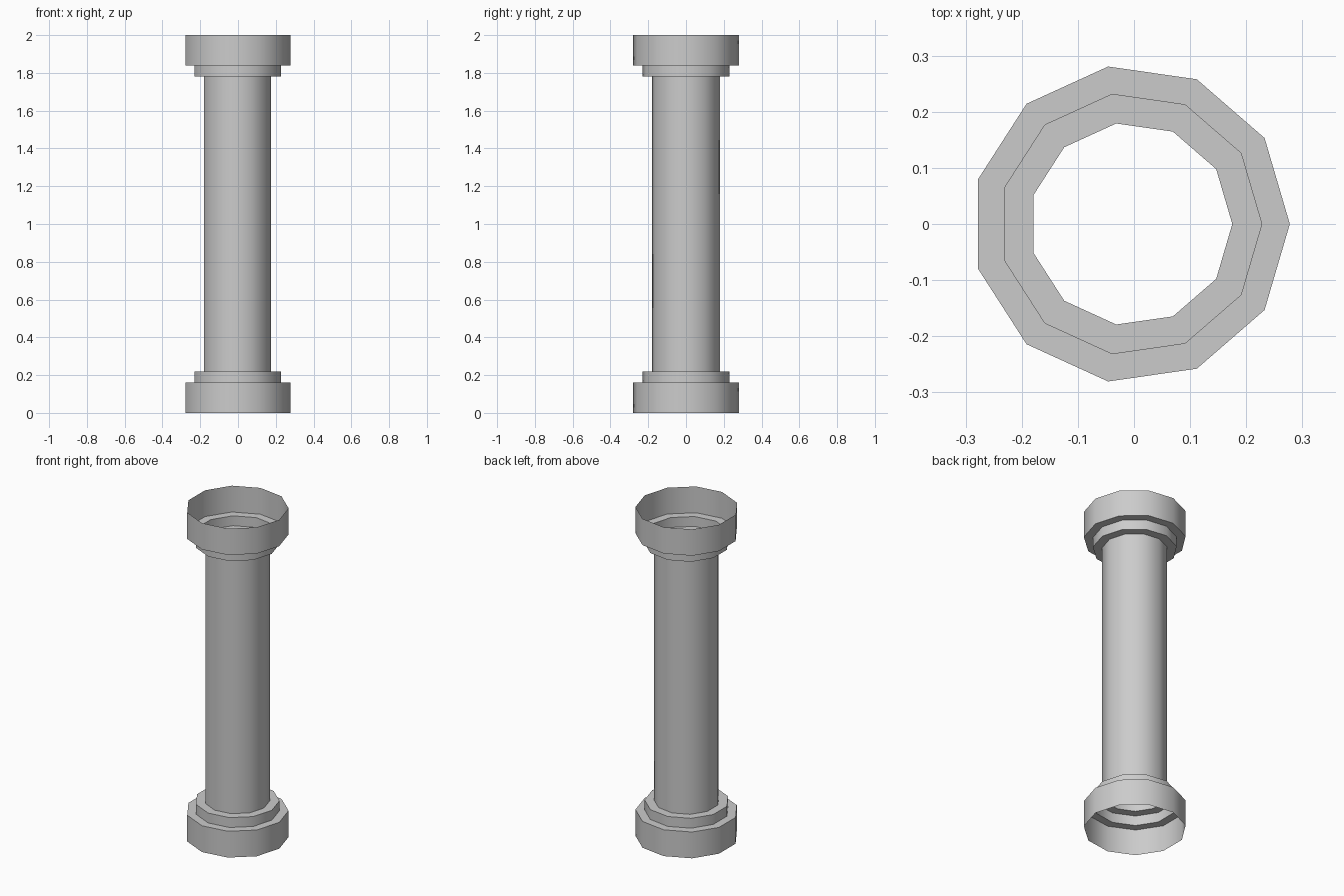
import bpy, bmesh, math

if "Cube" in bpy.data.objects:
    bpy.data.objects.remove(bpy.data.objects["Cube"])

SIDES = 11
R_OUT, R_MID, R_SHAFT = 0.2835, 0.2335, 0.181
X_OFF = -0.0058  # an odd-sided ring is off-centre; this centres its bounds
HEIGHT = 2.0


def lathe(name, profile):
    """Revolve an open (radius, z) profile into an uncapped shell."""
    bm = bmesh.new()
    rings = []
    for r, z in profile:
        rings.append([bm.verts.new((X_OFF + r * math.cos(a), r * math.sin(a), z))
                      for a in (2 * math.pi * i / SIDES for i in range(SIDES))])
    for lo, hi in zip(rings, rings[1:]):
        for i in range(SIDES):
            j = (i + 1) % SIDES
            bm.faces.new((lo[i], lo[j], hi[j], hi[i]))
    mesh = bpy.data.meshes.new(name)
    bm.to_mesh(mesh)
    bm.free()
    obj = bpy.data.objects.new(name, mesh)
    bpy.context.collection.objects.link(obj)
    # Smooth around the ring, sharp at the steps
    bpy.ops.object.select_all(action='DESELECT')
    obj.select_set(True)
    bpy.context.view_layer.objects.active = obj
    bpy.ops.object.shade_smooth_by_angle(angle=math.radians(40))
    return obj


# Stepped base, open underneath
base = [(R_OUT, 0), (R_OUT, 0.16), (R_MID, 0.16), (R_MID, 0.22), (R_SHAFT, 0.22)]
lathe("column_base", base)

# Plain hollow shaft
lathe("column_shaft", [(R_SHAFT, 0.22), (R_SHAFT, HEIGHT - 0.22)])

# Capital: the base profile flipped, open on top
lathe("column_capital", [(r, HEIGHT - z) for r, z in reversed(base)])
